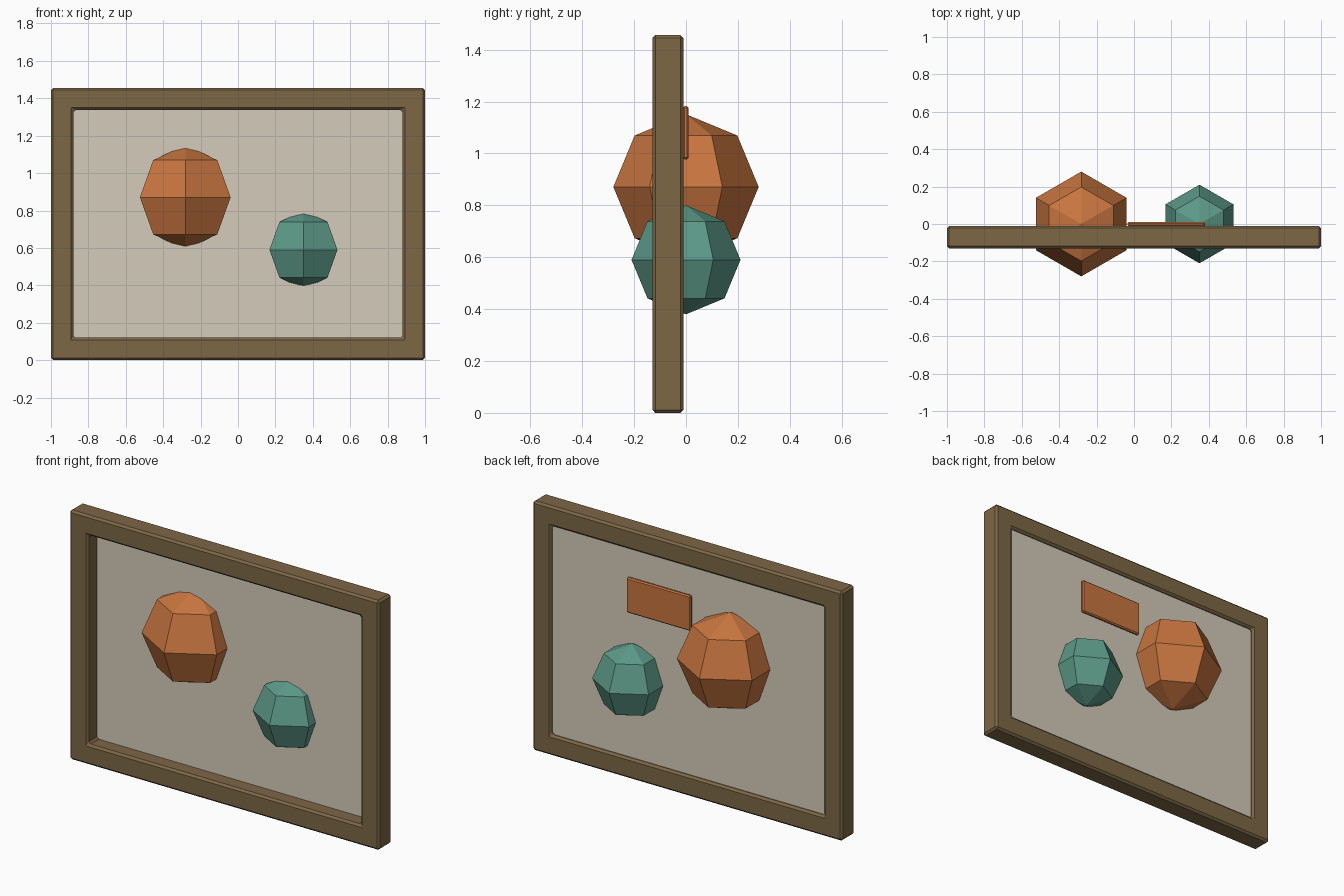
import bpy, bmesh, math
from mathutils import Matrix

if "Cube" in bpy.data.objects:
    bpy.data.objects.remove(bpy.data.objects["Cube"])


def material(name, rgb):
    m = bpy.data.materials.new(name)
    m.diffuse_color = (*rgb, 1)
    m.use_nodes = True
    m.node_tree.nodes["Principled BSDF"].inputs["Base Color"].default_value = m.diffuse_color
    return m


WOOD = material("wood", (0.205, 0.136, 0.061))
CANVAS = material("canvas", (0.66, 0.60, 0.49))
ORANGE = material("orange", (0.58, 0.178, 0.05))
GREEN = material("green", (0.107, 0.319, 0.246))


def finish(name, bm, mat, bevel=0):
    bmesh.ops.recalc_face_normals(bm, faces=bm.faces)
    me = bpy.data.meshes.new(name)
    bm.to_mesh(me)
    bm.free()
    me.materials.append(mat)
    ob = bpy.data.objects.new(name, me)
    bpy.context.collection.objects.link(ob)
    if bevel:
        mod = ob.modifiers.new("Bevel", 'BEVEL')
        mod.width = bevel
        mod.segments = 1
    return ob


def box(name, x, y, z, mat, bevel=0):
    bm = bmesh.new()
    size = [b - a for a, b in (x, y, z)]
    mid = [(a + b) / 2 for a, b in (x, y, z)]
    bmesh.ops.create_cube(bm, size=1, matrix=Matrix.Translation(mid) @ Matrix.Diagonal((*size, 1)))
    return finish(name, bm, mat, bevel)


def ball(name, x, z, r, mat):
    # six-sided, four-ring sphere with corners pointing along y
    bm = bmesh.new()
    bmesh.ops.create_uvsphere(bm, u_segments=6, v_segments=4, radius=r)
    if max(v.co.x for v in bm.verts) > max(v.co.y for v in bm.verts):
        bmesh.ops.rotate(bm, verts=bm.verts, matrix=Matrix.Rotation(math.pi / 2, 3, 'Z'))
    bmesh.ops.translate(bm, verts=bm.verts, vec=(x, 0, z))
    return finish(name, bm, mat)


# Picture frame: rectangular ring with chamfered edges
def rectangle(bm, w, z0, z1, y):
    return [bm.verts.new((x, y, z)) for x, z in ((-w, z0), (w, z0), (w, z1), (-w, z1))]


bm = bmesh.new()
rings = [rectangle(bm, w, z0, z1, y) for w, z0, z1, y in (
    (1, 0, 1.456, -0.13), (1, 0, 1.456, -0.01),
    (0.88, 0.12, 1.338, -0.01), (0.88, 0.12, 1.338, -0.13))]
for k in range(4):
    a, b = rings[k], rings[(k + 1) % 4]
    for i in range(4):
        j = (i + 1) % 4
        bm.faces.new((a[i], a[j], b[j], b[i]))
frame = finish("frame", bm, WOOD, 0.012)
frame.modifiers["Bevel"].limit_method = 'ANGLE'

# Canvas panel inside the frame, and the tag on its back
box("canvas", (-0.89, 0.89), (-0.043, -0.027), (0.11, 1.348), CANVAS)
box("back_tag", (-0.035, 0.38), (-0.012, 0.01), (0.977, 1.183), ORANGE, 0.007)

# Faceted balls passing through the canvas
ball("large_ball", -0.282, 0.871, 0.28, ORANGE)
ball("small_ball", 0.35, 0.59, 0.21, GREEN)
